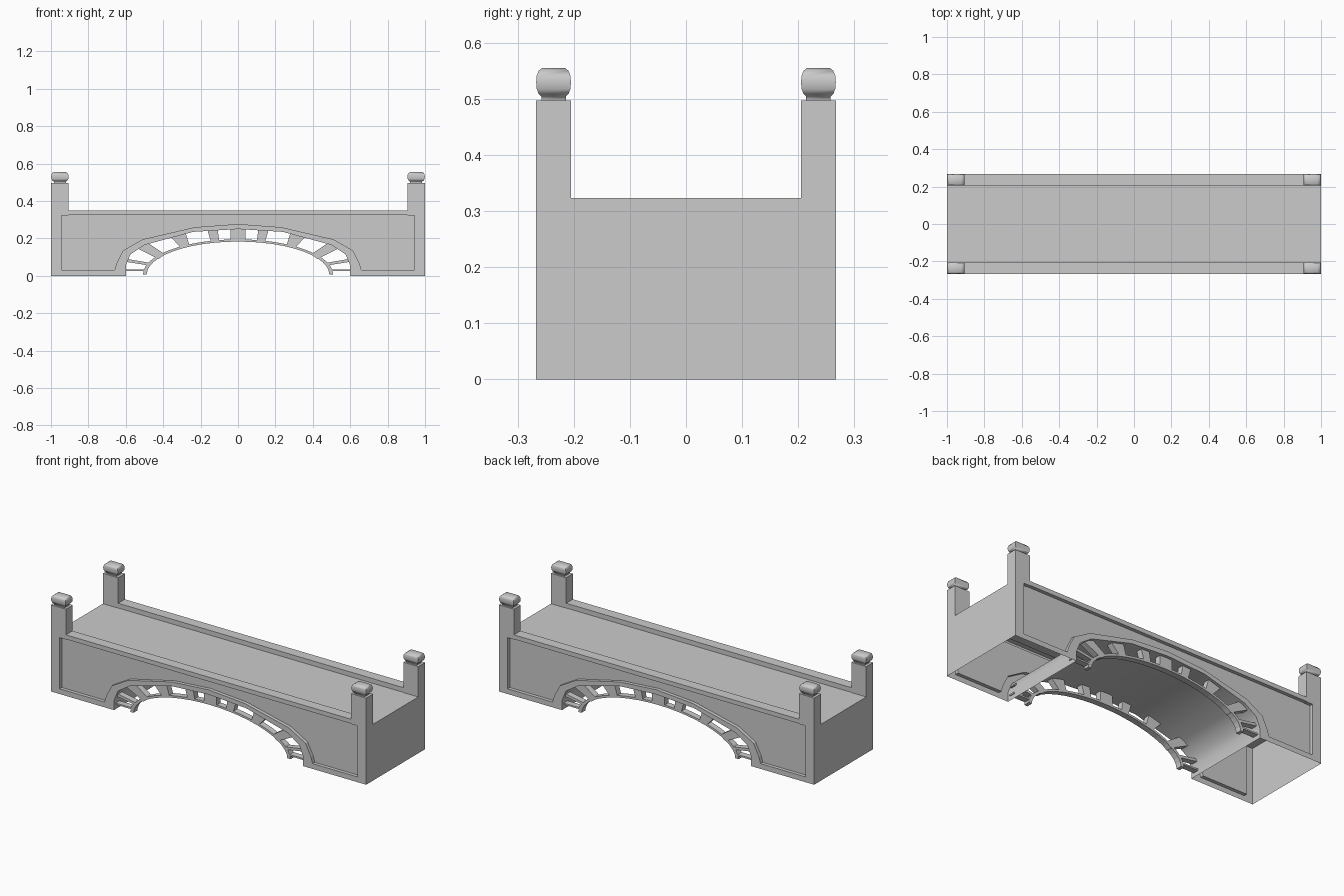
import bpy, bmesh, math

if "Cube" in bpy.data.objects:
    bpy.data.objects.remove(bpy.data.objects["Cube"])

W = 0.267      # half width
IN = 0.207     # inner face of parapets


def finish(name, bm, angle=None):
    bmesh.ops.remove_doubles(bm, verts=bm.verts, dist=1e-5)
    bmesh.ops.recalc_face_normals(bm, faces=bm.faces)
    me = bpy.data.meshes.new(name)
    bm.to_mesh(me)
    bm.free()
    ob = bpy.data.objects.new(name, me)
    bpy.context.collection.objects.link(ob)
    if angle:
        bpy.ops.object.select_all(action='DESELECT')
        ob.select_set(True)
        bpy.context.view_layer.objects.active = ob
        bpy.ops.object.shade_smooth_by_angle(angle=math.radians(angle))
    return ob


def face(bm, pts):
    return bm.faces.new([bm.verts.new(p) for p in pts])


def strip(bm, a, b, closed=False):
    n = len(a)
    for i in range(n if closed else n - 1):
        j = (i + 1) % n
        face(bm, [a[i], a[j], b[j], b[i]])


def prism(bm, pts, y0, y1):
    a = [(x, y0, z) for x, z in pts]
    b = [(x, y1, z) for x, z in pts]
    strip(bm, a, b, True)
    face(bm, a)
    face(bm, b)


def box(bm, x0, x1, y0, y1, z0, z1):
    prism(bm, [(x0, z0), (x1, z0), (x1, z1), (x0, z1)], y0, y1)


def mirrored(right):
    # right half runs from the foot to the crown at x = 0
    return [(-x, z) for x, z in right] + right[-2::-1]


arch = mirrored([(.6, 0), (.6, .055), (.575, .115), (.5, .165), (.24, .235), (0, .25)])
border = mirrored([(.66, .03), (.65, .065), (.615, .135), (.51, .195), (.23, .26), (0, .277)])
outer = [(-1, .35), (-1, 0)] + arch + [(1, 0), (1, .35)]
inner = [(-.945, .325), (-.945, .03)] + border + [(.945, .03), (.945, .325)]

# spandrel spokes, right half: four corners each
spokes = [
    [(.1, .187), (.145, .183), (.165, .25), (.11, .252)],
    [(.26, .163), (.305, .15), (.36, .208), (.28, .23)],
    [(.39, .115), (.425, .09), (.535, .145), (.48, .175)],
    [(.465, .068), (.48, .056), (.6, .075), (.592, .09)],
    [(.49, .025), (.49, .034), (.605, .034), (.605, .025)],
]
spokes += [[(-x, z) for x, z in s] for s in spokes]
spokes.append([(-.04, .185), (.04, .185), (.04, .255), (-.04, .255)])


def ellipse(a, b, n=24):
    return [(a * math.cos(math.pi * i / n), .008 + b * math.sin(math.pi * i / n))
            for i in range(n + 1)]


for s, side in ((-1, "front"), (1, "back")):
    # side wall sheet with recessed panel
    bm = bmesh.new()
    o = [(x, s * W, z) for x, z in outer]
    i0 = [(x, s * W, z) for x, z in inner]
    i1 = [(x, s * (W - .02), z) for x, z in inner]
    strip(bm, o, i0, True)
    strip(bm, i0, i1, True)
    face(bm, i1)
    finish(side + "_wall", bm)

    # parapet cap and inner face
    bm = bmesh.new()
    prof = [(W, .35), (IN, .35), (IN, .323)]
    strip(bm, [(-1, s * y, z) for y, z in prof], [(1, s * y, z) for y, z in prof])
    finish(side + "_parapet", bm)

    # thin lower arch with its spokes
    bm = bmesh.new()
    prism(bm, ellipse(.508, .187) + ellipse(.488, .175)[::-1], s * .215, s * .25)
    finish(side + "_arch_ring", bm)
    bm = bmesh.new()
    for sp in spokes:
        prism(bm, sp, s * .215, s * .25)
    finish(side + "_spokes", bm)

    for t, end in ((-1, "left"), (1, "right")):
        # corner post
        bm = bmesh.new()
        box(bm, t * .905, t, s * (IN - .002), s * W, .323, .497)
        finish(f"{side}_{end}_post", bm)
        # rounded square-section finial
        bm = bmesh.new()
        rings = []
        for k, z in ((.7, .497), (.7, .504), (.86, .509), (.97, .518), (1, .53),
                     (.97, .541), (.86, .55), (.66, .555)):
            hx, hy = .0465 * k, .031 * k
            rings.append([(t * .9525 + u * hx, s * .236 + v * hy, z)
                          for u, v in ((-1, -1), (1, -1), (1, 1), (-1, 1))])
        for a, b in zip(rings, rings[1:]):
            strip(bm, a, b, True)
        face(bm, rings[0])
        face(bm, rings[-1])
        finish(f"{side}_{end}_finial", bm, 60)

# road deck
bm = bmesh.new()
face(bm, [(-1, -IN, .323), (1, -IN, .323), (1, IN, .323), (-1, IN, .323)])
finish("deck", bm)

# end walls
for t, end in ((-1, "left"), (1, "right")):
    bm = bmesh.new()
    face(bm, [(t, -W, 0), (t, W, 0), (t, W, .35), (t, IN, .35),
              (t, IN, .323), (t, -IN, .323), (t, -IN, .35), (t, -W, .35)])
    finish(end + "_end_wall", bm)

# vault sheet under the bridge, open at the bottom
bm = bmesh.new()
strip(bm, [(x, -W, z) for x, z in arch], [(x, W, z) for x, z in arch])
finish("vault", bm, 60)
